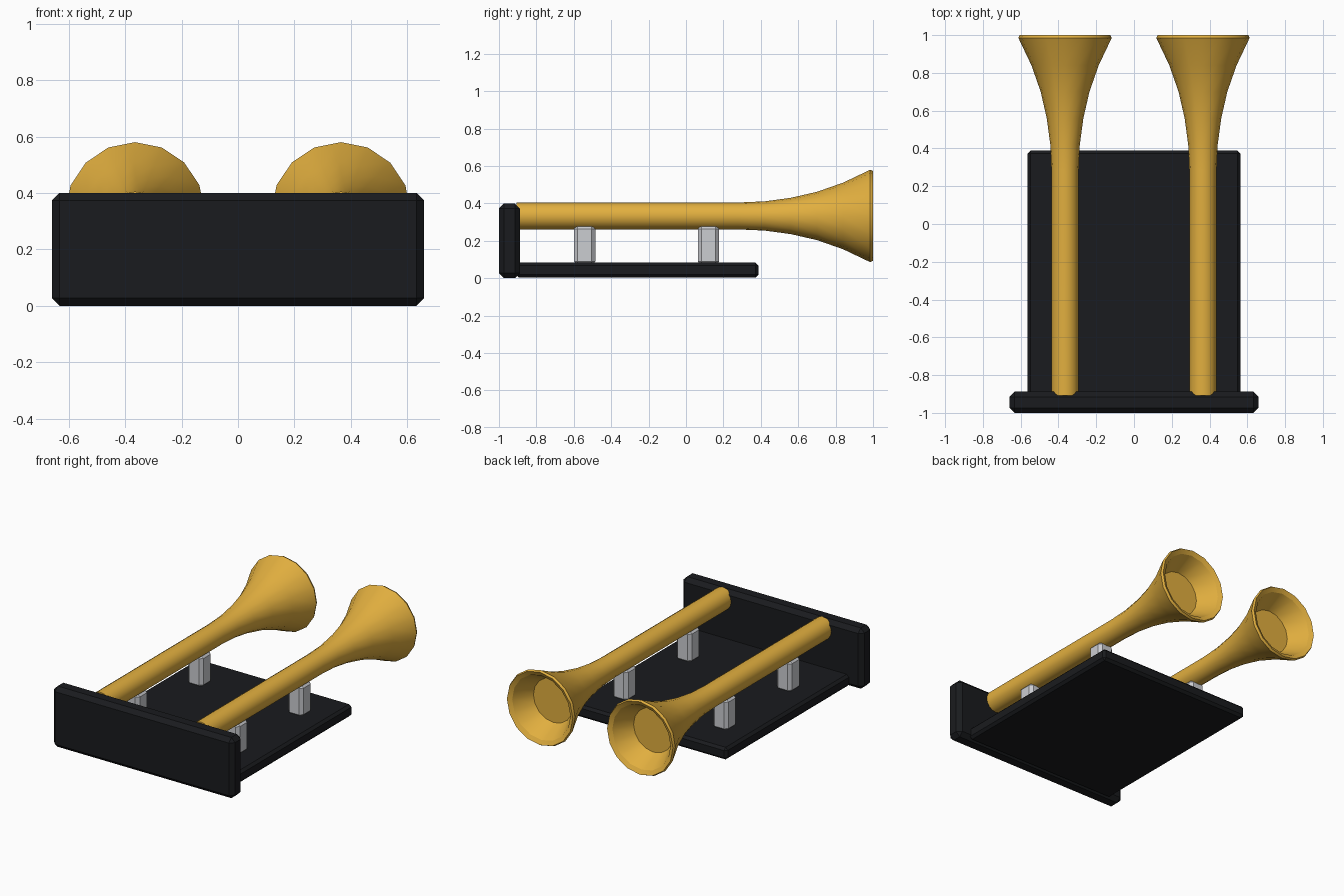
import bpy, bmesh, math
from mathutils import Vector

if "Cube" in bpy.data.objects:
    bpy.data.objects.remove(bpy.data.objects["Cube"])


def material(name, colour):
    m = bpy.data.materials.new(name)
    m.diffuse_color = (*colour, 1)
    m.use_nodes = True
    m.node_tree.nodes["Principled BSDF"].inputs["Base Color"].default_value = m.diffuse_color
    return m


BLACK = material("matte_black", (0.010, 0.011, 0.013))
BRASS = material("brass", (0.76, 0.43, 0.05))
STEEL = material("light_steel", (0.60, 0.61, 0.64))


def finish(name, bm, mat):
    bmesh.ops.recalc_face_normals(bm, faces=bm.faces)
    mesh = bpy.data.meshes.new(name)
    bm.to_mesh(mesh)
    bm.free()
    mesh.materials.append(mat)
    ob = bpy.data.objects.new(name, mesh)
    bpy.context.collection.objects.link(ob)
    return ob


def box(name, lo, hi, bevel, mat):
    """Chamfered box between two corners."""
    lo, hi = Vector(lo), Vector(hi)
    bm = bmesh.new()
    bmesh.ops.create_cube(bm, size=1)
    bmesh.ops.scale(bm, vec=hi - lo, verts=bm.verts)
    bmesh.ops.translate(bm, vec=(lo + hi) / 2, verts=bm.verts)
    ob = finish(name, bm, mat)
    mod = ob.modifiers.new("chamfer", "BEVEL")
    mod.width, mod.segments = bevel, 1
    return ob


def horn(name, x, z, profile, sides=16):
    """Revolve (y, radius) points around an axis along y."""
    bm = bmesh.new()
    rings = []
    for y, r in profile:
        angles = [2 * math.pi * i / sides for i in range(sides)]
        rings.append([bm.verts.new((x + r * math.sin(a), y, z + r * math.cos(a)))
                      for a in angles])
    for a, b in zip(rings, rings[1:]):
        for i in range(sides):
            j = (i + 1) % sides
            bm.faces.new((a[i], a[j], b[j], b[i]))
    bm.faces.new(rings[0])
    bm.faces.new(rings[-1])
    ob = finish(name, bm, BRASS)
    bpy.context.view_layer.objects.active = ob
    ob.select_set(True)
    bpy.ops.object.shade_smooth_by_angle(angle=math.radians(30))
    ob.select_set(False)


# Base tray and upright front panel
box("base_plate", (-0.565, -0.91, 0.003), (0.565, 0.388, 0.083), 0.016, BLACK)
box("front_panel", (-0.66, -1.0, 0), (0.66, -0.888, 0.4), 0.027, BLACK)

# Tube, flare, rim, then the shallow inside of the bell
PROFILE = [(-0.907, 0.072), (0.28, 0.072), (0.42, 0.078), (0.56, 0.097),
           (0.70, 0.129), (0.84, 0.178), (0.985, 0.247), (1.0, 0.240),
           (0.985, 0.212), (0.86, 0.145)]

for side, label in ((-1, "left"), (1, "right")):
    x = 0.365 * side
    horn(f"{label}_horn", x, 0.333, PROFILE)
    # Posts carrying the tube
    for y, place in ((-0.542, "front"), (0.12, "rear")):
        box(f"{label}_{place}_post", (x - 0.055, y - 0.057, 0.07),
            (x + 0.055, y + 0.057, 0.284), 0.02, STEEL)
